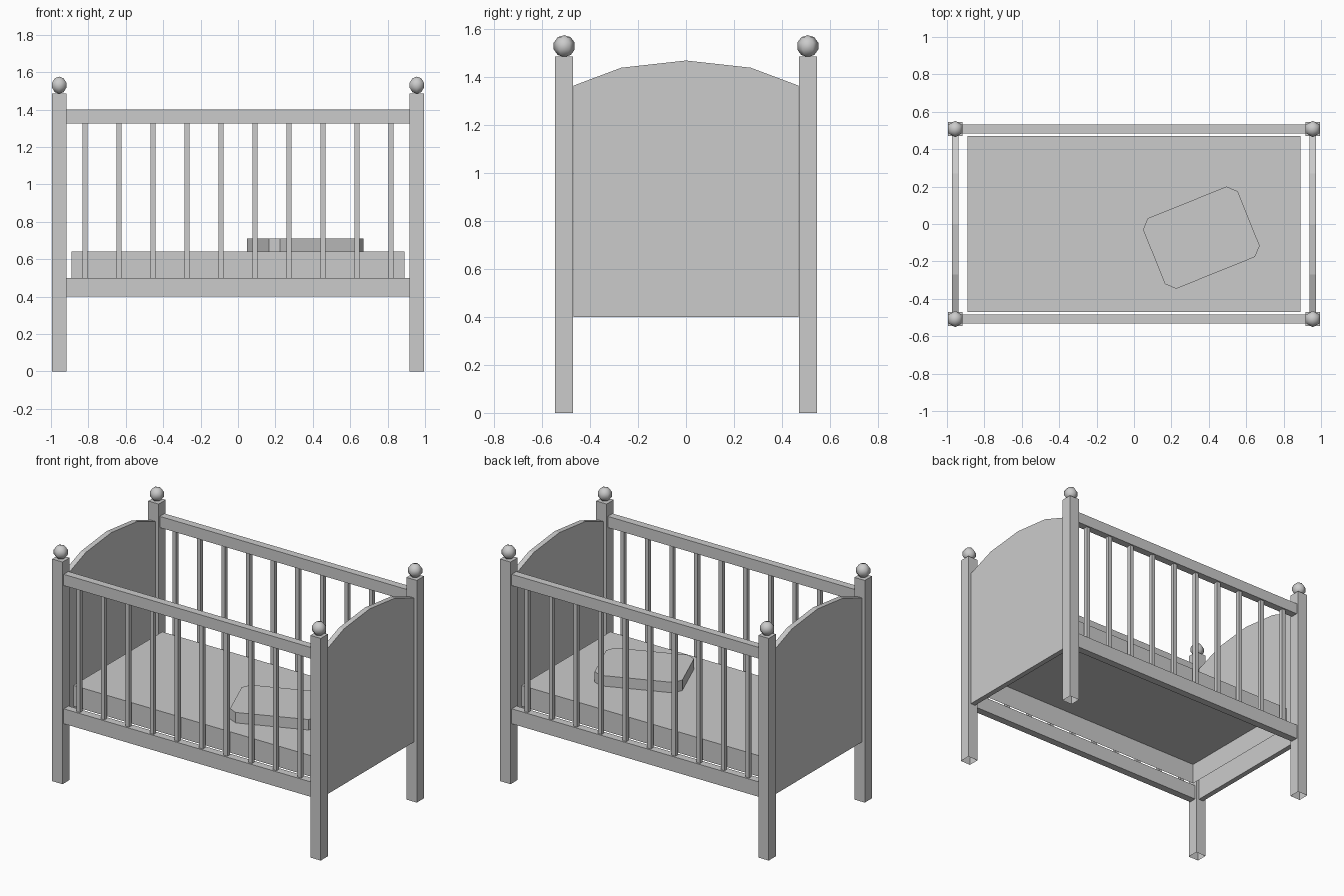
import bpy
import bmesh
from math import radians
from mathutils import Matrix, Vector

if "Cube" in bpy.data.objects:
    bpy.data.objects.remove(bpy.data.objects["Cube"])

GREY = (0.6, 0.6, 0.6, 1)
paint = bpy.data.materials.new("plain grey")
paint.use_nodes = True
paint.diffuse_color = GREY
paint.node_tree.nodes["Principled BSDF"].inputs["Base Color"].default_value = GREY


def finish(name, bm, smooth=False):
    bmesh.ops.recalc_face_normals(bm, faces=bm.faces)
    for face in bm.faces:
        face.smooth = smooth
    mesh = bpy.data.meshes.new(name)
    bm.to_mesh(mesh)
    bm.free()
    mesh.materials.append(paint)
    obj = bpy.data.objects.new(name, mesh)
    bpy.context.collection.objects.link(obj)
    return obj


def box(name, centre, size, z0, z1, open_bottom=False):
    bm = bmesh.new()
    place = Matrix.Translation((*centre, (z0 + z1) / 2)) @ Matrix.Diagonal((*size, z1 - z0, 1))
    bmesh.ops.create_cube(bm, size=1, matrix=place)
    if open_bottom:
        lowest = min(bm.faces, key=lambda f: f.calc_center_median().z)
        bmesh.ops.delete(bm, geom=[lowest], context='FACES_ONLY')
    return finish(name, bm)


def slab(name, outline, direction):
    # Extrude a flat outline along a direction
    bm = bmesh.new()
    face = bm.faces.new([bm.verts.new(p) for p in outline])
    grown = bmesh.ops.extrude_face_region(bm, geom=[face], use_keep_orig=True)
    verts = [g for g in grown["geom"] if isinstance(g, bmesh.types.BMVert)]
    bmesh.ops.translate(bm, verts=verts, vec=direction)
    return finish(name, bm)


POST_X, POST_Y = 0.956, 0.508

# Corner posts with round finials
for x_side, x_name in ((-1, "right"), (1, "left")):
    for y_side, y_name in ((-1, "front"), (1, "back")):
        x, y = x_side * POST_X, y_side * POST_Y
        box(f"{y_name}_{x_name}_post", (x, y), (0.077, 0.075), 0, 1.487, open_bottom=True)
        bm = bmesh.new()
        bmesh.ops.create_uvsphere(bm, u_segments=6, v_segments=5, radius=0.046,
                                  matrix=Matrix.Translation((x, y, 1.53)))
        finish(f"{y_name}_{x_name}_finial", bm, smooth=True)

# Slatted long sides
for side, name in ((-1, "front"), (1, "back")):
    y = side * POST_Y
    box(f"{name}_top_rail", (0, y), (1.84, 0.05), 1.325, 1.4)
    box(f"{name}_bottom_rail", (0, y), (1.84, 0.05), 0.4, 0.5)
    for i in range(10):
        box(f"{name}_bar_{i + 1}", ((i - 4.5) * 0.182, y), (0.027, 0.027), 0.5, 1.325)

# Arched end panels
arch = [(-0.47, 0.4), (0.47, 0.4), (0.47, 1.365), (0.27, 1.44),
        (0, 1.47), (-0.27, 1.44), (-0.47, 1.365)]
for side, name in ((-1, "right"), (1, "left")):
    x = side * POST_X - 0.0175
    slab(f"{name}_end_panel", [(x, y, z) for y, z in arch], (0.035, 0, 0))

# Mattress
box("mattress", (0, 0), (1.78, 0.94), 0.5, 0.64, open_bottom=True)

# Pillow with clipped corners, turned on the mattress
half_x, half_y, cut = 0.273, 0.203, 0.046
corners = []
for sx, sy in ((1, 1), (-1, 1), (-1, -1), (1, -1)):
    pair = [(sx * half_x, sy * (half_y - cut)), (sx * (half_x - cut), sy * half_y)]
    corners += pair if sx == sy else pair[::-1]
turn = Matrix.Translation((0.36, -0.073, 0.64)) @ Matrix.Rotation(radians(22), 4, 'Z')
slab("pillow", [turn @ Vector((x, y, 0)) for x, y in corners], (0, 0, 0.07))
